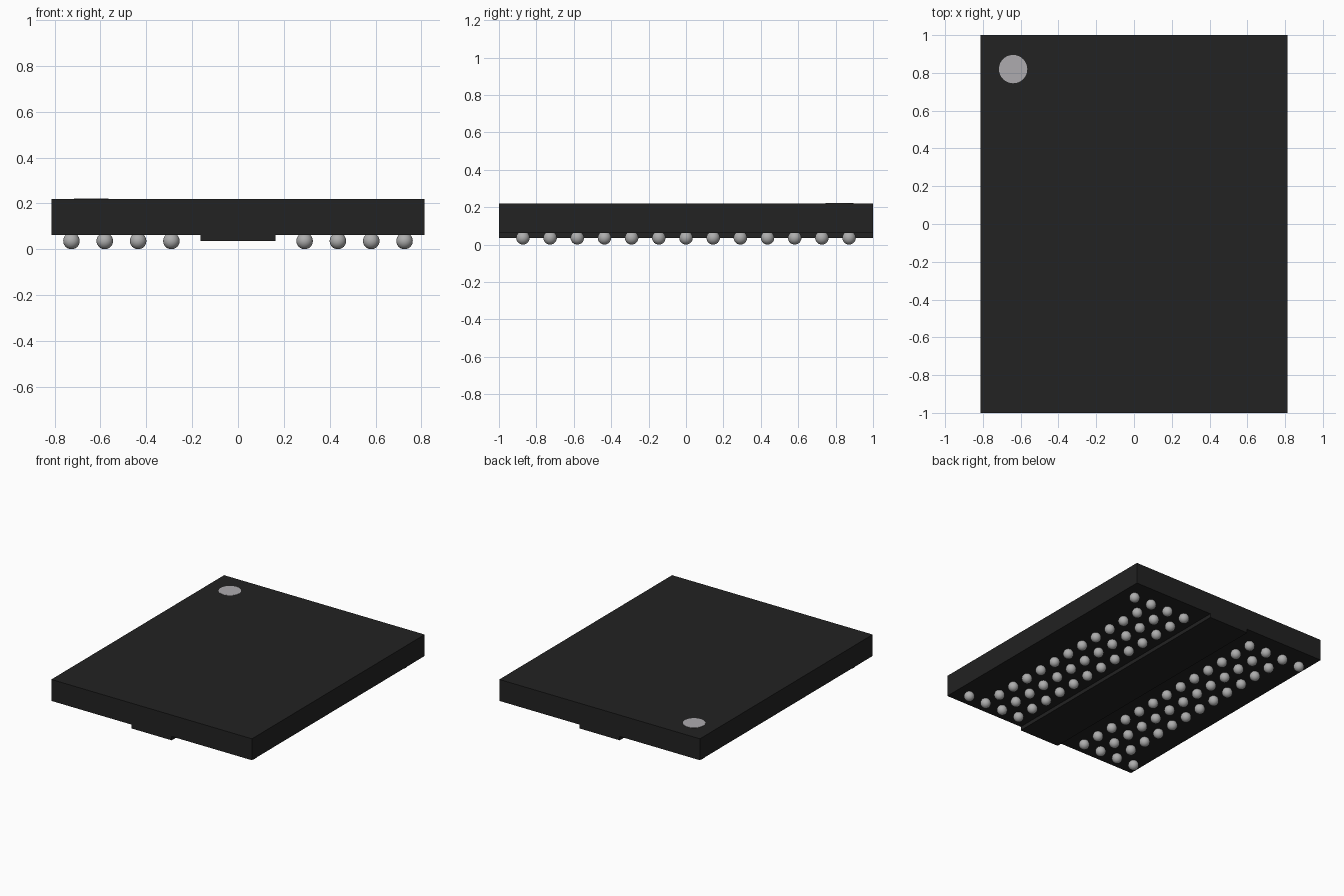
import bpy, bmesh
from mathutils import Matrix

if "Cube" in bpy.data.objects:
    bpy.data.objects.remove(bpy.data.objects["Cube"])


def material(name, rgb):
    m = bpy.data.materials.new(name)
    m.diffuse_color = (*rgb, 1)
    m.use_nodes = True
    m.node_tree.nodes["Principled BSDF"].inputs["Base Color"].default_value = m.diffuse_color
    return m


black = material("black_plastic", (0.016, 0.016, 0.016))
solder = material("solder_grey", (0.42, 0.42, 0.42))
print_grey = material("marker_grey", (0.42, 0.41, 0.43))


def finish(name, bm, mat):
    mesh = bpy.data.meshes.new(name)
    bm.to_mesh(mesh)
    bm.free()
    mesh.materials.append(mat)
    obj = bpy.data.objects.new(name, mesh)
    bpy.context.collection.objects.link(obj)
    return obj


def box(name, half_x, half_y, z0, z1, mat):
    bm = bmesh.new()
    bmesh.ops.create_cube(bm, size=1, matrix=Matrix.Translation((0, 0, (z0 + z1) / 2))
                          @ Matrix.Diagonal((2 * half_x, 2 * half_y, z1 - z0, 1)))
    return finish(name, bm, mat)


# Package body and the raised strip along its underside
box("package_body", 0.813, 1.0, 0.063, 0.22, black)
box("underside_strip", 0.163, 1.0, 0.035, 0.063, black)

# Thin round corner marker on top
bm = bmesh.new()
bmesh.ops.create_cone(bm, cap_ends=True, segments=48, radius1=0.075, radius2=0.075,
                      depth=0.002, matrix=Matrix.Translation((-0.64, 0.82, 0.2205)))
finish("corner_marker", bm, print_grey)

# Solder balls: 13 rows, four columns per side; outermost column only at the ends
PITCH, RADIUS = 0.1453, 0.036
bm = bmesh.new()
for side in (-1, 1):
    for col in range(2, 6):
        for row in range(-6, 7):
            if col == 5 and abs(row) != 6:
                continue
            bmesh.ops.create_uvsphere(
                bm, u_segments=24, v_segments=16, radius=RADIUS,
                matrix=Matrix.Translation((side * col * PITCH, row * PITCH, RADIUS)))
for f in bm.faces:
    f.smooth = True
finish("solder_balls", bm, solder)
